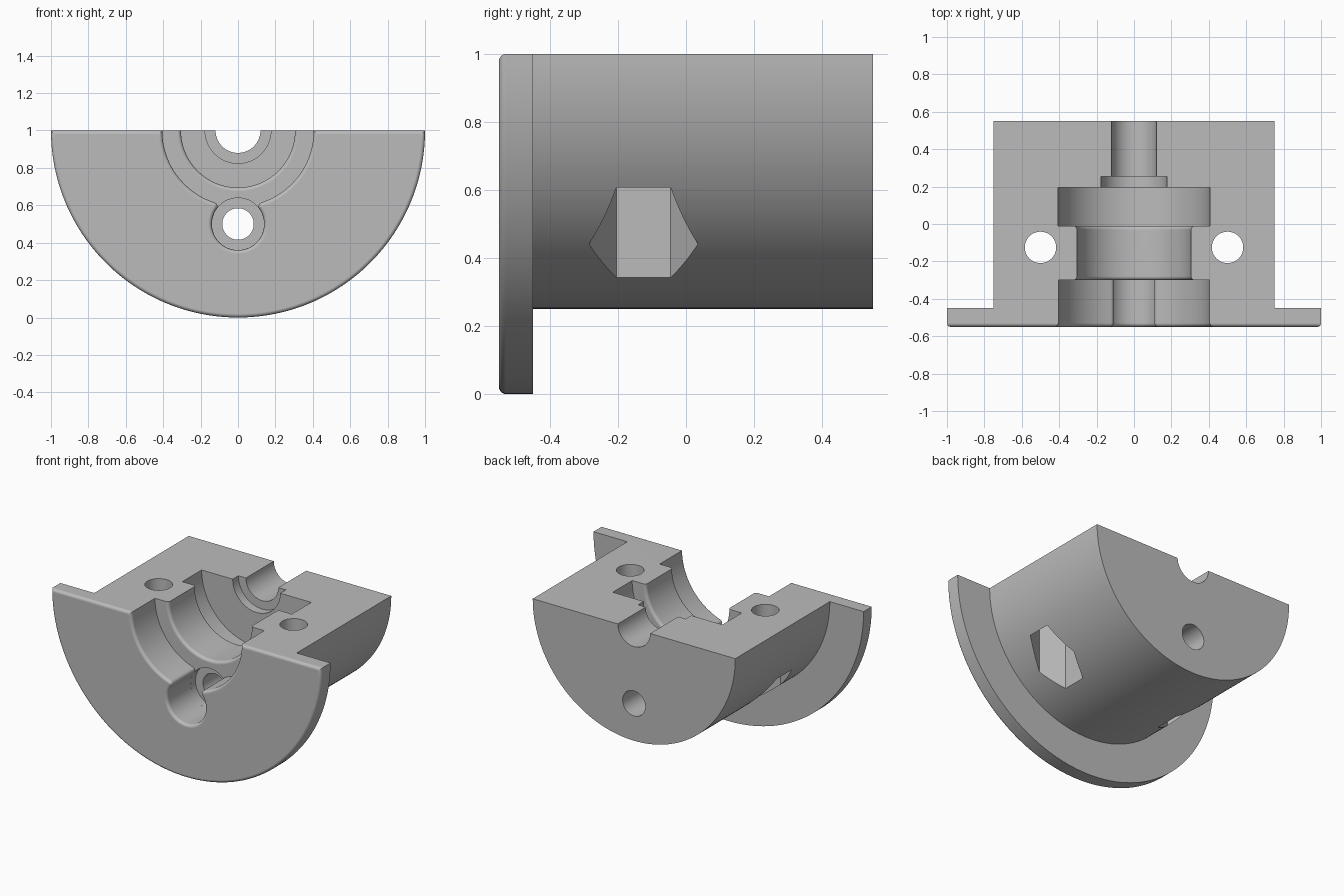
import bpy, bmesh, math
from mathutils import Matrix, Vector

if "Cube" in bpy.data.objects:
    bpy.data.objects.remove(bpy.data.objects["Cube"])

PI = math.pi
FILLET = 0.02
steel = bpy.data.materials.new("plain grey")
steel.diffuse_color = (0.5, 0.5, 0.5, 1)
steel.use_nodes = True
steel.node_tree.nodes["Principled BSDF"].inputs["Base Color"].default_value = steel.diffuse_color


def make_object(name, bm):
    bmesh.ops.recalc_face_normals(bm, faces=bm.faces)
    mesh = bpy.data.meshes.new(name)
    bm.to_mesh(mesh)
    bm.free()
    mesh.materials.append(steel)
    obj = bpy.data.objects.new(name, mesh)
    bpy.context.collection.objects.link(obj)
    return obj


def arc(cx, cz, r, a0, a1, n, last=False):
    return [(cx + r * math.cos(a0 + (a1 - a0) * i / n),
             cz + r * math.sin(a0 + (a1 - a0) * i / n)) for i in range(n + last)]


def loft(bm, layers, closed):
    """Join (y, outline) layers with quads; closed[i] wraps the band after layer i."""
    rings = [[bm.verts.new((x, y, z)) for x, z in pts] for y, pts in layers]
    n = len(rings[0])
    for a, b, wrap in zip(rings, rings[1:], closed):
        for i in range(n if wrap else n - 1):
            j = (i + 1) % n
            bm.faces.new((a[i], a[j], b[j], b[i]))
    bm.faces.new(rings[0])
    bm.faces.new(rings[-1])
    return rings


def lathe(name, profile, cz):
    """Solid of revolution about a y-parallel axis, from (y, radius) points."""
    bm = bmesh.new()
    half = PI / 96
    loft(bm, [(y, arc(0, cz, r, half, 2 * PI + half, 96)) for y, r in profile],
         [True] * (len(profile) - 1))
    return make_object(name, bm)


def prism(name, x, y, z0, z1, r, sides, turn):
    bm = bmesh.new()
    mat = Matrix.Translation((x, y, (z0 + z1) / 2)) @ Matrix.Rotation(turn, 4, 'Z')
    bmesh.ops.create_cone(bm, cap_ends=True, segments=sides, radius1=r, radius2=r,
                          depth=z1 - z0, matrix=mat)
    return make_object(name, bm)


def round_over(steps=5):
    """(depth, inset) pairs of a quarter-round edge, front to back."""
    return [(FILLET * (1 - math.cos(t)), FILLET * (1 - math.sin(t)))
            for t in (PI / 2 * i / steps for i in range(steps + 1))]


# Half-round body with a flange whose front edge is rounded
def half_disc(r, inset=0.0):
    return arc(0, 1 - inset, r, PI, 2 * PI, 96, True)


def flange_outline(o):
    r, top = 1 - o, 1 - o
    a = math.asin(o / r)
    return arc(0, 1, r, PI + a, 2 * PI - a, 96, True)


bm = bmesh.new()
front = [(-0.55 + d, flange_outline(o)) for d, o in round_over()]
back = [(-0.45, half_disc(1)), (-0.45, half_disc(0.75)), (0.55, half_disc(0.75))]
rings = loft(bm, front + back, [True] * (len(front) - 1) + [False] * 3)
# T-shaped flat top
top = rings[len(front) - 1:]
bm.faces.new([r[0] for r in top] + [r[-1] for r in reversed(top)])
body = make_object("bearing_housing_half", bm)

# Front recess: large bore merged with the small counterbore, blended at the cusps
R, K, F = 0.405, 0.14, 0.021
rise = 0.25 + (R + F) ** 2 - (K + F) ** 2
cx, cz = math.sqrt((R + F) ** 2 - rise ** 2), 1 - rise
tb, tk = math.atan2(cz - 1, cx), math.atan2(cz - 0.5, cx)


def recess_outline(o):
    return (arc(0, 1, R + o, tb, PI - tb, 96) + arc(-cx, cz, F - o, -tb, -tk, 8)
            + arc(0, 0.5, K + o, PI - tk, 2 * PI + tk, 48)
            + arc(cx, cz, F - o, PI + tk, PI + tb, 8))


bm = bmesh.new()
layers = [(-0.6, recess_outline(FILLET))]
layers += [(-0.55 + d, recess_outline(o)) for d, o in round_over()]
layers += [(-0.3, recess_outline(0))]
loft(bm, layers, [True] * (len(layers) - 1))
cutters = [make_object("front_recess_cutter", bm)]

# Stepped main bore with rounded lips on the neck
neck = 0.305
profile = [(-0.35, neck + FILLET)]
profile += [(-0.3 + d, neck + o) for d, o in round_over()]
profile += [(-0.01 - d, neck + o) for d, o in reversed(round_over())]
profile += [(-0.01, 0.406), (0.195, 0.406), (0.195, 0.176), (0.255, 0.176),
            (0.255, 0.12), (0.6, 0.12)]
cutters.append(lathe("main_bore_cutter", profile, 1))

# Lower through hole and its deeper counterbore floor
cutters.append(lathe("counterbore_cutter", [(-0.32, 0.1395), (-0.25, 0.1395)], 0.5))
cutters.append(lathe("lower_hole_cutter", [(-0.4, 0.084), (0.6, 0.084)], 0.5))

# Clamp bolt holes with hexagonal nut pockets opening underneath
for side in (-1, 1):
    cutters.append(prism("bolt_hole_cutter", side * 0.5, -0.125, 0.1, 1.1, 0.084, 48, 0))
    cutters.append(prism("nut_pocket_cutter", side * 0.5, -0.125, 0.1, 0.8, 0.16, 6, 0))
    # make sure a corner of the hexagon points along y
    hexagon = cutters[-1].data
    if max(v.co.y for v in hexagon.vertices) < 0.03:
        centre = Vector((side * 0.5, -0.125, 0))
        hexagon.transform(Matrix.Translation(centre) @ Matrix.Rotation(PI / 6, 4, 'Z')
                          @ Matrix.Translation(-centre))

for cutter in cutters:
    mod = body.modifiers.new(cutter.name, 'BOOLEAN')
    mod.operation = 'DIFFERENCE'
    mod.solver = 'EXACT'
    mod.object = cutter

# Bake the cuts, drop the cutters and shade
bpy.context.view_layer.update()
graph = bpy.context.evaluated_depsgraph_get()
result = bpy.data.meshes.new_from_object(body.evaluated_get(graph))
body.modifiers.clear()
body.data = result
result.materials.clear()
result.materials.append(steel)
for poly in result.polygons:
    poly.material_index = 0
for cutter in cutters:
    bpy.data.objects.remove(cutter)

bpy.ops.object.select_all(action='DESELECT')
body.select_set(True)
bpy.context.view_layer.objects.active = body
bpy.ops.object.shade_smooth_by_angle(angle=math.radians(30))
weighted = body.modifiers.new("even_shading", 'WEIGHTED_NORMAL')
weighted.keep_sharp = True
